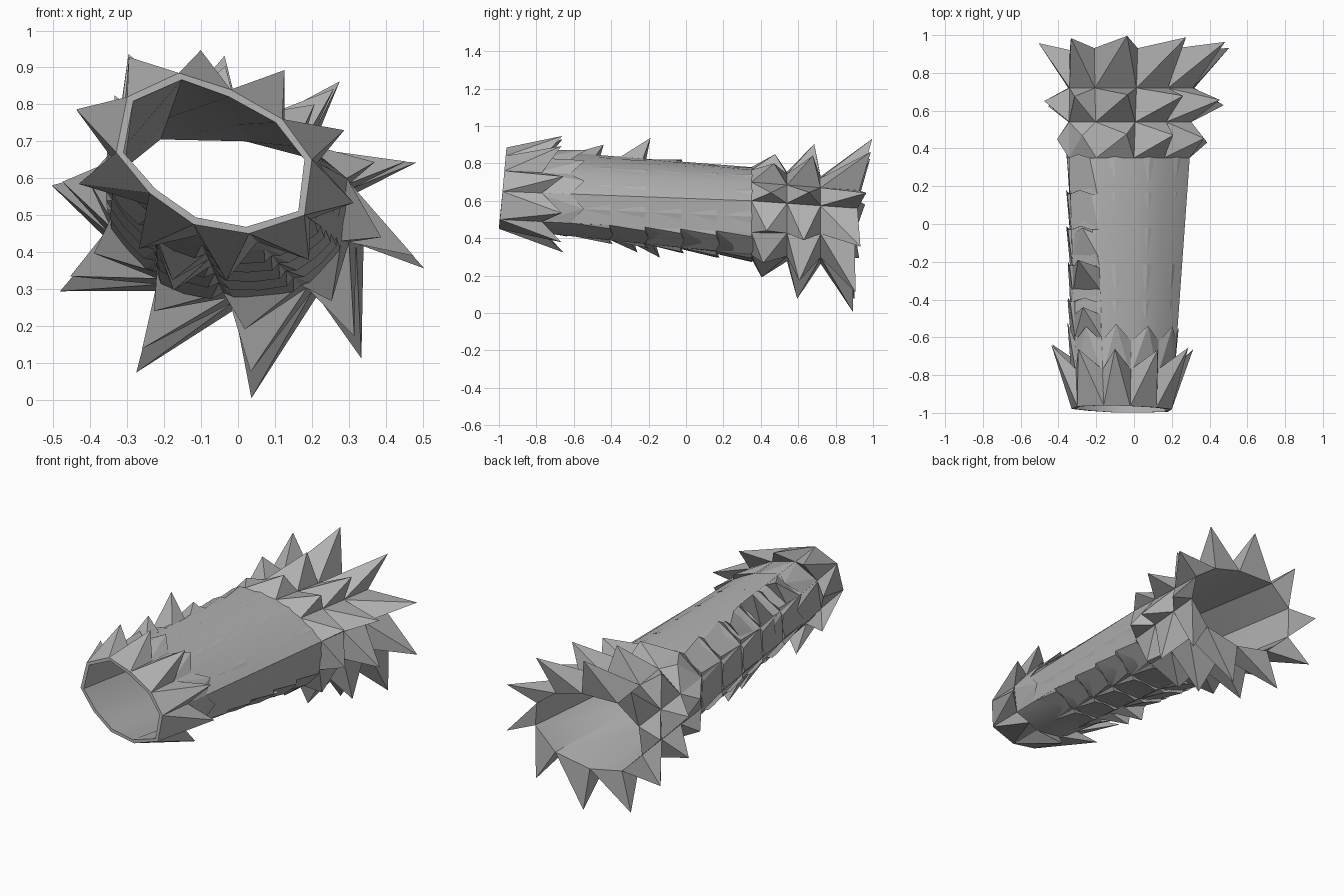
import bpy, bmesh, math, random
from mathutils import Vector

random.seed(4)
cube = bpy.data.objects.get("Cube")
if cube:
    bpy.data.objects.remove(cube, do_unlink=True)

SIDES = 10
grey = bpy.data.materials.new("plain_grey")
grey.use_nodes = True
COLOUR = (0.45, 0.45, 0.45, 1)
grey.diffuse_color = COLOUR
grey.node_tree.nodes["Principled BSDF"].inputs["Base Color"].default_value = COLOUR

# Ten-sided cross-sections (x, z), clockwise from the upper edge
FRONT = [(-.16, .885), (-.02, .84), (.12, .76), (.2, .65), (.18, .5),
         (.03, .45), (-.12, .475), (-.24, .56), (-.33, .67), (-.3, .82)]
MIDDLE = [(-.2, .78), (0, .765), (.16, .7), (.295, .6), (.28, .43),
          (.17, .31), (-.04, .29), (-.22, .345), (-.345, .49), (-.345, .67)]
BACK = [(-.21, .705), (.02, .7), (.19, .655), (.32, .56), (.34, .42),
        (.22, .29), (0, .25), (-.21, .295), (-.35, .43), (-.34, .6)]
START, SHOULDER, END = -.98, .35, .91


def ring(y, inset=0, tilt=0):
    """Cross-section at y, optionally shrunk and leaned along z."""
    if y < SHOULDER:
        a, b, t = FRONT, MIDDLE, (y - START) / (SHOULDER - START)
    else:
        a, b, t = MIDDLE, BACK, (y - SHOULDER) / (END - SHOULDER)
    pts = [Vector((p[0], y, p[1])).lerp(Vector((q[0], y, q[1])), t) for p, q in zip(a, b)]
    mid = sum(pts, Vector()) / SIDES
    out = []
    for p in pts:
        d = p - mid
        out.append(p - d.normalized() * inset + Vector((0, tilt * d.z, 0)))
    return out


def facet(a, b, i):
    j = (i + 1) % SIDES
    return [a[i], a[j], b[j], b[i]]


def outward(y, i):
    r = ring(y)
    mid = sum(r, Vector()) / SIDES
    return ((r[i] + r[(i + 1) % SIDES]) / 2 - mid).normalized()


def make(name, polys, smooth=False):
    """Weld loose polygons into one object."""
    bm = bmesh.new()
    for poly in polys:
        bm.faces.new([bm.verts.new(p) for p in poly])
    bmesh.ops.remove_doubles(bm, verts=bm.verts, dist=0.0005)
    bmesh.ops.recalc_face_normals(bm, faces=bm.faces)
    mesh = bpy.data.meshes.new(name)
    bm.to_mesh(mesh)
    bm.free()
    mesh.materials.append(grey)
    ob = bpy.data.objects.new(name, mesh)
    bpy.context.collection.objects.link(ob)
    if smooth:
        bpy.ops.object.select_all(action='DESELECT')
        ob.select_set(True)
        bpy.context.view_layer.objects.active = ob
        bpy.ops.object.shade_smooth_by_angle(angle=math.radians(38))


def pyramid(base, tip):
    return [[base[k], base[(k + 1) % 4], tip] for k in range(4)]


def loft(rings):
    return [facet(a, b, i) for a, b in zip(rings, rings[1:]) for i in range(SIDES)]


# Hollow tube: lining, front rim and outer skin
lip = ring(START, 0, .09)
back_lip = ring(END, 0, .1)
make("tube", loft([back_lip, ring(SHOULDER, .02), ring(START, .02, .09), lip,
                   ring(-.3), ring(SHOULDER)]), smooth=True)

# Back crown: three rows of growing spikes
levels = [ring(SHOULDER), ring(.54), ring(.72), back_lip]
rows = [(.44, -.01, .52, .41, .33), (.64, 0, .49, .49, .415), (.945, 0, .468, .52, .465)]
for n, (y, cx, cz, rx, rz) in enumerate(rows):
    polys = []
    for i in range(SIDES):
        a = math.radians(94 - 36 * i)
        dz = rz * math.sin(a)
        tip = Vector((cx + rx * math.cos(a), y + .11 * dz, cz + dz))
        polys += pyramid(facet(levels[n], levels[n + 1], i), tip)
    make(f"back_spikes_{n + 1}", polys)

# Front collar: a tall row of swept-back spikes and a low row behind it
RISE = [.085, .12, .13, .13, .13, .14, .14, .15, .13, .1]
for n, (y0, y1, tip_y, scale) in enumerate([(START, -.77, -.65, 1), (-.8, -.62, -.53, .27)]):
    a = lip if n == 0 else ring(y0)
    b = ring(y1)
    polys = []
    for i in range(SIDES):
        mid = (a[i] + a[(i + 1) % SIDES]) / 2
        tip = mid + outward(y0, i) * RISE[i] * scale
        tip.y = tip_y + random.uniform(-.02, .02)
        polys += pyramid(facet(a, b, i), tip)
    make(f"front_spikes_{n + 1}", polys)

# Body scales: raised wedges low and left, only small nibs on top and right
LIFT = [0, 0, 0, 0, .015, .018, .022, .022, .014, .02]
scales, nibs = [], []
for k in range(5):
    y0 = -.6 + .19 * k
    y1 = y0 + .19
    for i in range(SIDES):
        q = facet(ring(y0), ring(y1), i)
        if LIFT[i]:
            up = outward(y1, i) * LIFT[i] * random.uniform(.7, 1.3)
            r, l = q[2].lerp(q[3], .12) + up, q[3].lerp(q[2], .12) + up
            tip = (r + l) / 2 + up * .3 + Vector((0, .02, 0))
            scales += [[q[0], q[1], r, tip, l], [q[1], q[2], r], [q[3], q[0], l],
                       [q[2], q[3], l, tip, r]]
        else:
            front = (q[0] + q[1]) / 2
            r, l = q[2].lerp(q[3], .3), q[3].lerp(q[2], .3)
            tip = (r + l) / 2 + outward(y1, i) * .005 + Vector((0, .01, 0))
            nibs += [[front, r, tip], [front, tip, l], [r, l, tip]]
make("body_scales", scales)
make("body_nibs", nibs)

# Stray thorns along the upper left and lower left of the body
polys = []
for i, y, rise in [(9, -.52, .09), (9, -.27, .15), (9, -.1, .05),
                   (6, -.34, .1), (6, -.22, .11), (8, -.4, .04)]:
    q = facet(ring(y - .08), ring(y + .04), i)
    out = outward(y, i)
    lean = Vector((out.x * .4, 0, math.copysign(1, out.z)))
    tip = sum(q, Vector()) / 4 + lean * rise + Vector((0, .1, 0))
    polys += pyramid(q, tip)
make("body_thorns", polys)
